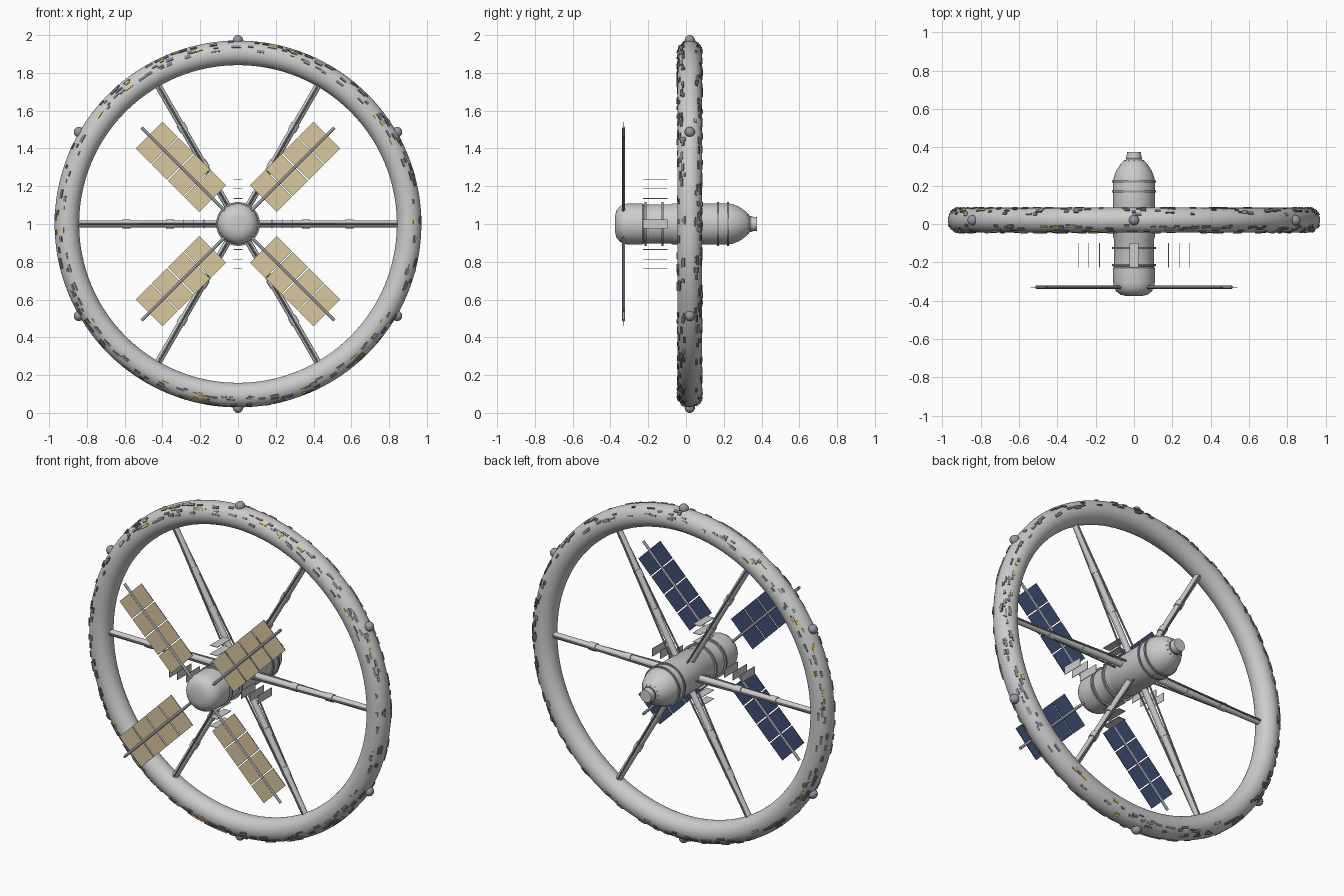
import bpy, bmesh, math, random
from mathutils import Vector, Matrix

if "Cube" in bpy.data.objects:
    bpy.data.objects.remove(bpy.data.objects["Cube"])

random.seed(4)
C = Vector((0, 0.02, 1))          # wheel centre


def mat(name, col):
    m = bpy.data.materials.new(name)
    m.diffuse_color = (*col, 1)
    m.use_nodes = True
    m.node_tree.nodes["Principled BSDF"].inputs["Base Color"].default_value = m.diffuse_color
    return m


GOLD = mat("gold", (0.75, 0.55, 0.22))
TAN = mat("tan", (0.70, 0.58, 0.34))
BLUE = mat("cell_blue", (0.05, 0.08, 0.18))
DARK = mat("dark_grey", (0.22, 0.23, 0.25))
STEEL = mat("steel", (0.30, 0.32, 0.36))
GLOW = mat("light_blue", (0.35, 0.7, 0.9))


def obj(name, bm, m=None, smooth=True):
    me = bpy.data.meshes.new(name)
    bm.to_mesh(me)
    bm.free()
    o = bpy.data.objects.new(name, me)
    bpy.context.collection.objects.link(o)
    if m:
        me.materials.append(m)
    if smooth:
        bpy.ops.object.select_all(action='DESELECT')
        o.select_set(True)
        bpy.context.view_layer.objects.active = o
        bpy.ops.object.shade_smooth_by_angle(angle=math.radians(35))
    return o


def rod(bm, a, b, r, n=16, r2=None):
    a, b = Vector(a), Vector(b)
    d = b - a
    M = Matrix.Translation((a + b) / 2) @ d.to_track_quat('Z', 'Y').to_matrix().to_4x4()
    bmesh.ops.create_cone(bm, cap_ends=True, segments=n, radius1=r,
                          radius2=r if r2 is None else r2, depth=d.length, matrix=M)


def box(bm, centre, axes, size):
    # axes: three unit vectors, size: matching full lengths
    M = Matrix([axes[i] * size[i] for i in range(3)]).transposed().to_4x4()
    bmesh.ops.create_cube(bm, size=1, matrix=Matrix.Translation(centre) @ M)


def radial(deg):
    a = math.radians(deg)
    return Vector((math.cos(a), 0, math.sin(a)))


def lathe(name, prof, m=None, n=48):
    # spin (radius, y) profile about the y axis through the wheel centre
    bm = bmesh.new()
    vs = [bm.verts.new((r, y, 1)) for r, y in prof]
    es = [bm.edges.new(p) for p in zip(vs, vs[1:])]
    bmesh.ops.spin(bm, geom=vs + es, cent=(0, 0, 1), axis=(0, 1, 0), steps=n,
                   angle=2 * math.pi)
    bmesh.ops.remove_doubles(bm, verts=bm.verts, dist=1e-5)
    bmesh.ops.recalc_face_normals(bm, faces=bm.faces)
    return obj(name, bm, m)


Y = Vector((0, 1, 0))
R, r = 0.906, 0.065

# habitat ring
bpy.ops.mesh.primitive_torus_add(major_segments=128, minor_segments=32, major_radius=R,
                                 minor_radius=r, location=C, rotation=(math.pi / 2, 0, 0))
bpy.context.object.name = "habitat_ring"
bpy.ops.object.shade_smooth()

# small hull plates over the outer half of the ring
plates = {"hull_plates": (bmesh.new(), DARK), "gold_plates": (bmesh.new(), GOLD)}
for i in range(420):
    key = "gold_plates" if random.random() < 0.2 else "hull_plates"
    u = radial(random.uniform(0, 360))
    v = math.radians(random.choice((-1, 1)) * random.uniform(25, 78))
    n = u * math.cos(v) + Y * math.sin(v)
    t = u.cross(Y)
    box(plates[key][0], C + u * R + n * (r + 0.001), (t, n.cross(t), n),
        (random.uniform(0.02, 0.05), random.uniform(0.008, 0.016), 0.008))
for k, (bm, m) in plates.items():
    obj(k, bm, m, False)

# beacons on the rim
bm = bmesh.new()
for k in range(6):
    bmesh.ops.create_uvsphere(bm, u_segments=20, v_segments=12, radius=0.027,
                              matrix=Matrix.Translation(C + radial(30 + 60 * k) * 0.973))
obj("rim_beacons", bm, STEEL)

# spokes with collars and bracing pipes
spokes, collars, braces = bmesh.new(), bmesh.new(), bmesh.new()
for k in range(6):
    u = radial(60 * k)
    rod(spokes, C + u * 0.08, C + u * 0.86, 0.018)
    for d in (0.36, 0.59):
        rod(collars, C + u * (d - 0.022), C + u * (d + 0.022), 0.023)
    for s in (-1, 1):
        rod(braces, C + u * 0.1 + Y * s * 0.045, C + u * 0.85 + Y * s * 0.016, 0.005, 8)
obj("spokes", spokes)
obj("spoke_collars", collars)
obj("spoke_braces", braces, STEEL)

# central hub
lathe("hub_body", [(0, -0.377), (0.04, -0.376), (0.07, -0.369), (0.092, -0.352), (0.104, -0.332),
                   (0.109, -0.305), (0.109, -0.23), (0.104, -0.225), (0.104, -0.08), (0.109, -0.07),
                   (0.109, 0.225), (0.105, 0.245), (0.092, 0.28), (0.07, 0.312), (0.046, 0.335),
                   (0.040, 0.338), (0.036, 0.377), (0, 0.377)])
for i, y in enumerate((-0.215, -0.125, 0.17, 0.222)):
    lathe(f"hub_band_{i + 1}", [(0.10, y - 0.006), (0.116, y - 0.005), (0.116, y + 0.005),
                                (0.10, y + 0.006)], STEEL)
# docking collar and lights
lathe("docking_collar", [(0.03, 0.338), (0.042, 0.338), (0.042, 0.346), (0.03, 0.346)], STEEL)
bm = bmesh.new()
for k in range(12):
    bmesh.ops.create_icosphere(bm, subdivisions=1, radius=0.004, matrix=Matrix.Translation(
        Vector((0, 0.33, 1)) + radial(30 * k) * 0.05))
obj("docking_lights", bm, GLOW)

# four diagonal solar wings: tan front sheet, blue cells behind, central boom
booms, front, back = bmesh.new(), bmesh.new(), bmesh.new()
for k in range(4):
    u = radial(45 + 90 * k)
    t = u.cross(Y)
    o = Vector((0, -0.33, 1))
    rod(booms, o + u * 0.06, o + u * 0.722, 0.008, 12)
    for c in range(4):
        for s in (-1, 1):
            p = o + u * (0.247 + 0.1205 * c) + t * s * 0.053
            size = (0.114, 0.094, 0.002)
            box(front, p - Y * 0.001, (u, t, Y), size)
            box(back, p + Y * 0.001, (u, t, Y), size)
obj("solar_booms", booms, STEEL)
obj("solar_sheet_front", front, TAN, False)
obj("solar_cells_back", back, BLUE, False)

# stacked radiator plates around the front hub
bm = bmesh.new()
for k in range(4):
    u = radial(90 * k)
    for d in (0.18, 0.237, 0.289) if k % 2 == 0 else (0.135, 0.187, 0.238):
        box(bm, Vector((0, -0.163, 1)) + u * d, (u, Y, u.cross(Y)), (0.003, 0.13, 0.048))
obj("radiator_plates", bm, None, False)
